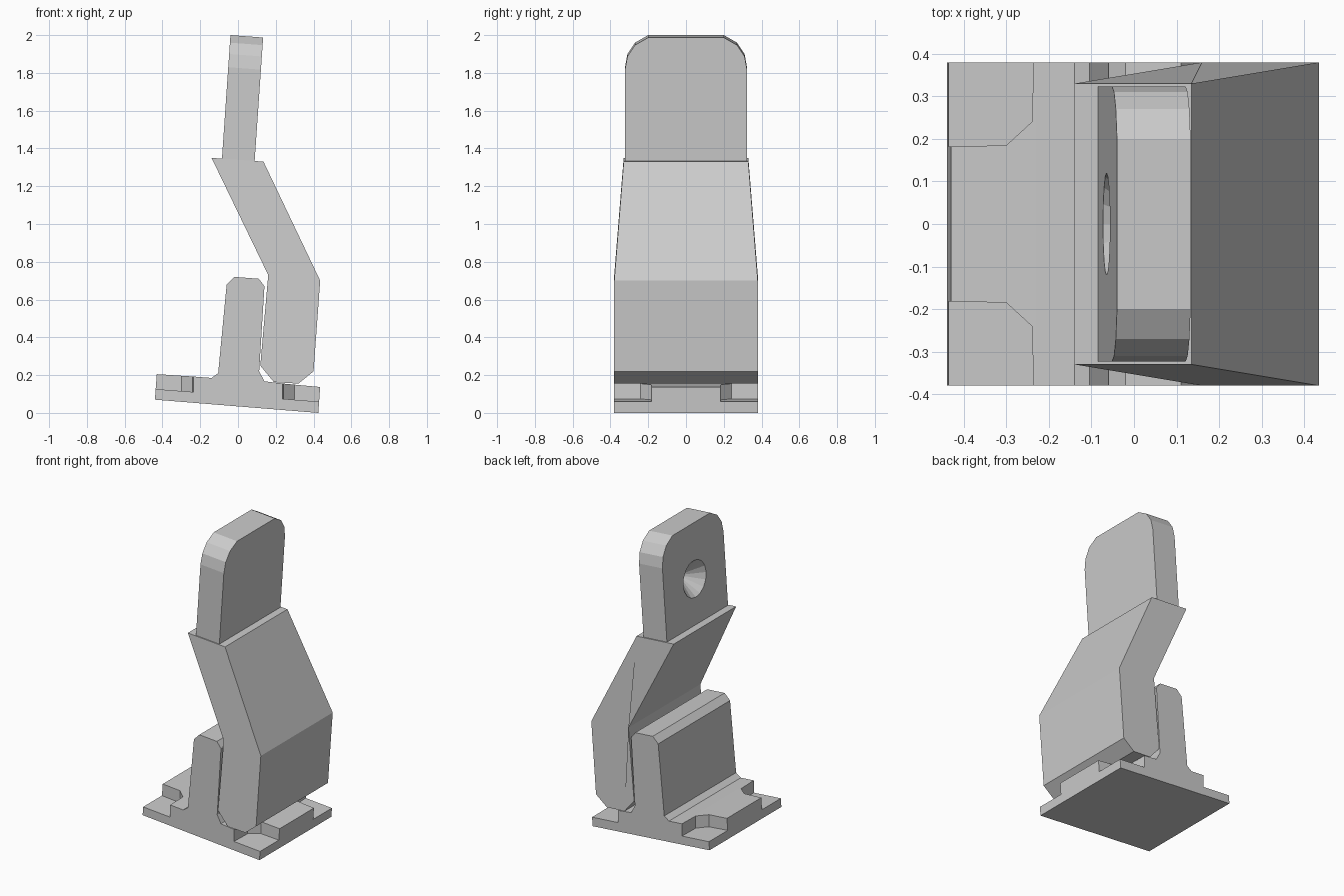
import bpy, bmesh, math
from mathutils import Matrix

cube = bpy.data.objects.get("Cube")
if cube:
    bpy.data.objects.remove(cube, do_unlink=True)

grey = bpy.data.materials.new("plain_grey")
grey.use_nodes = True
grey.diffuse_color = (0.6, 0.6, 0.6, 1)
grey.node_tree.nodes["Principled BSDF"].inputs["Base Color"].default_value = (0.6, 0.6, 0.6, 1)


def to_object(name, bm):
    bmesh.ops.recalc_face_normals(bm, faces=bm.faces)
    mesh = bpy.data.meshes.new(name)
    bm.to_mesh(mesh)
    bm.free()
    mesh.materials.append(grey)
    ob = bpy.data.objects.new(name, mesh)
    bpy.context.collection.objects.link(ob)
    return ob


def bridge(name, loop_a, loop_b):
    """Closed solid between two matching loops of points."""
    bm = bmesh.new()
    a = [bm.verts.new(p) for p in loop_a]
    b = [bm.verts.new(p) for p in loop_b]
    bm.faces.new(a)
    bm.faces.new(b[::-1])
    for i in range(len(a)):
        j = (i + 1) % len(a)
        bm.faces.new((a[i], b[i], b[j], a[j]))
    return to_object(name, bm)


def extrude_side(name, profile, half_width):
    """Side profile (x, z) extruded across y; the width may depend on z."""
    return bridge(name, [(x, -half_width(z), z) for x, z in profile],
                  [(x, half_width(z), z) for x, z in profile])


def cut(target, cutter):
    mod = target.modifiers.new("cut", "BOOLEAN")
    mod.operation = "DIFFERENCE"
    mod.solver = "EXACT"
    mod.object = cutter
    bpy.context.view_layer.objects.active = target
    bpy.ops.object.modifier_apply(modifier=mod.name)
    bpy.data.objects.remove(cutter, do_unlink=True)


# Base plate with its upright wall, leaning slightly
base = extrude_side("base_with_upright", [
    (-0.44, 0.07), (0.425, 0.0), (0.435, 0.137), (0.24, 0.155), (0.14, 0.167),
    (0.112, 0.22), (0.14, 0.67), (0.11, 0.71), (-0.02, 0.72), (-0.06, 0.68),
    (-0.105, 0.21), (-0.14, 0.185), (-0.23, 0.192), (-0.43, 0.205)],
    lambda z: 0.38)

# Recessed corners of the base
for sx in (-1, 1):
    for sy in (-1, 1):
        plan = [(0.5, 0.18), (0.3, 0.185), (0.24, 0.24), (0.232, 0.5), (0.5, 0.5)]
        plan = [(sx * x, sy * y) for x, y in plan]
        cut(base, bridge("corner_cutter",
                         [(x, y, 0.0925 - 0.077 * x) for x, y in plan],
                         [(x, y, 0.3) for x, y in plan]))

# Bent arm, narrowing towards the top
extrude_side("bent_arm", [
    (0.19, 0.163), (0.32, 0.155), (0.40, 0.22), (0.435, 0.70), (0.135, 1.33),
    (-0.14, 1.35), (0.16, 0.73), (0.118, 0.25)],
    lambda z: 0.33 if z > 1 else 0.38)

# Round-cornered tab
half = [(0.323, 1.30), (0.323, 1.83), (0.31, 1.9), (0.27, 1.96), (0.2, 2.0)]
outline = half + [(-y, z) for y, z in reversed(half)]


def lean(z):
    return -0.085 + 0.0687 * (z - 1.345)


tab = bridge("tab", [(lean(z), y, z) for y, z in outline],
             [(lean(z) + 0.173, y, z - 0.013) for y, z in outline])

# Conical dimple in the tab
bm = bmesh.new()
bmesh.ops.create_cone(bm, cap_ends=True, segments=16, radius1=0.135, radius2=0.0,
                      depth=0.14,
                      matrix=Matrix.Translation((lean(1.64) + 0.055, 0, 1.637))
                      @ Matrix.Rotation(math.radians(94), 4, "Y"))
cut(tab, to_object("dimple_cutter", bm))
